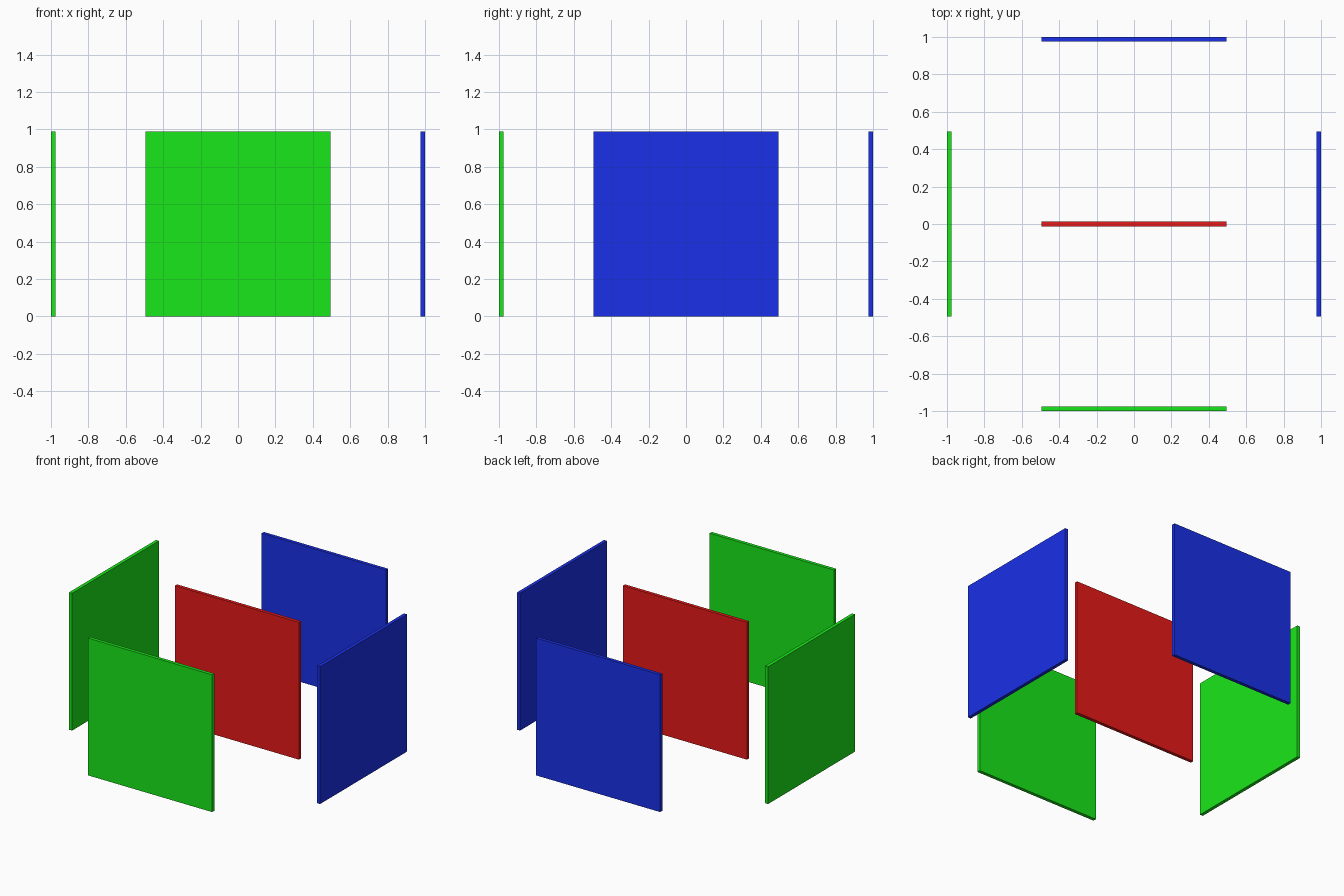
import bpy

if "Cube" in bpy.data.objects:
    bpy.data.objects.remove(bpy.data.objects["Cube"])

SIZE = 0.988       # panel width and height
THICK = 0.0245     # panel thickness
OFFSET = 1 - THICK / 2


def material(name, color):
    mat = bpy.data.materials.new(name)
    mat.diffuse_color = color
    mat.use_nodes = True
    mat.node_tree.nodes["Principled BSDF"].inputs["Base Color"].default_value = mat.diffuse_color
    return mat


red = material("red", (0.8, 0.01, 0.01, 1))
green = material("green", (0.01, 0.8, 0.01, 1))
blue = material("blue", (0.01, 0.03, 0.8, 1))


def panel(name, x, y, dims, mat):
    bpy.ops.mesh.primitive_cube_add(size=1, location=(x, y, SIZE / 2))
    ob = bpy.context.object
    ob.name = name
    ob.scale = dims
    bpy.ops.object.transform_apply(location=False, rotation=False, scale=True)
    ob.data.materials.append(mat)


across = (SIZE, THICK, SIZE)   # panels facing front and back
along = (THICK, SIZE, SIZE)    # panels facing the sides

# Middle panel
panel("centre_panel", 0, 0, across, red)

# Outer panels: green on the negative sides, blue on the positive sides
panel("front_panel", 0, -OFFSET, across, green)
panel("left_panel", -OFFSET, 0, along, green)
panel("back_panel", 0, OFFSET, across, blue)
panel("right_panel", OFFSET, 0, along, blue)
